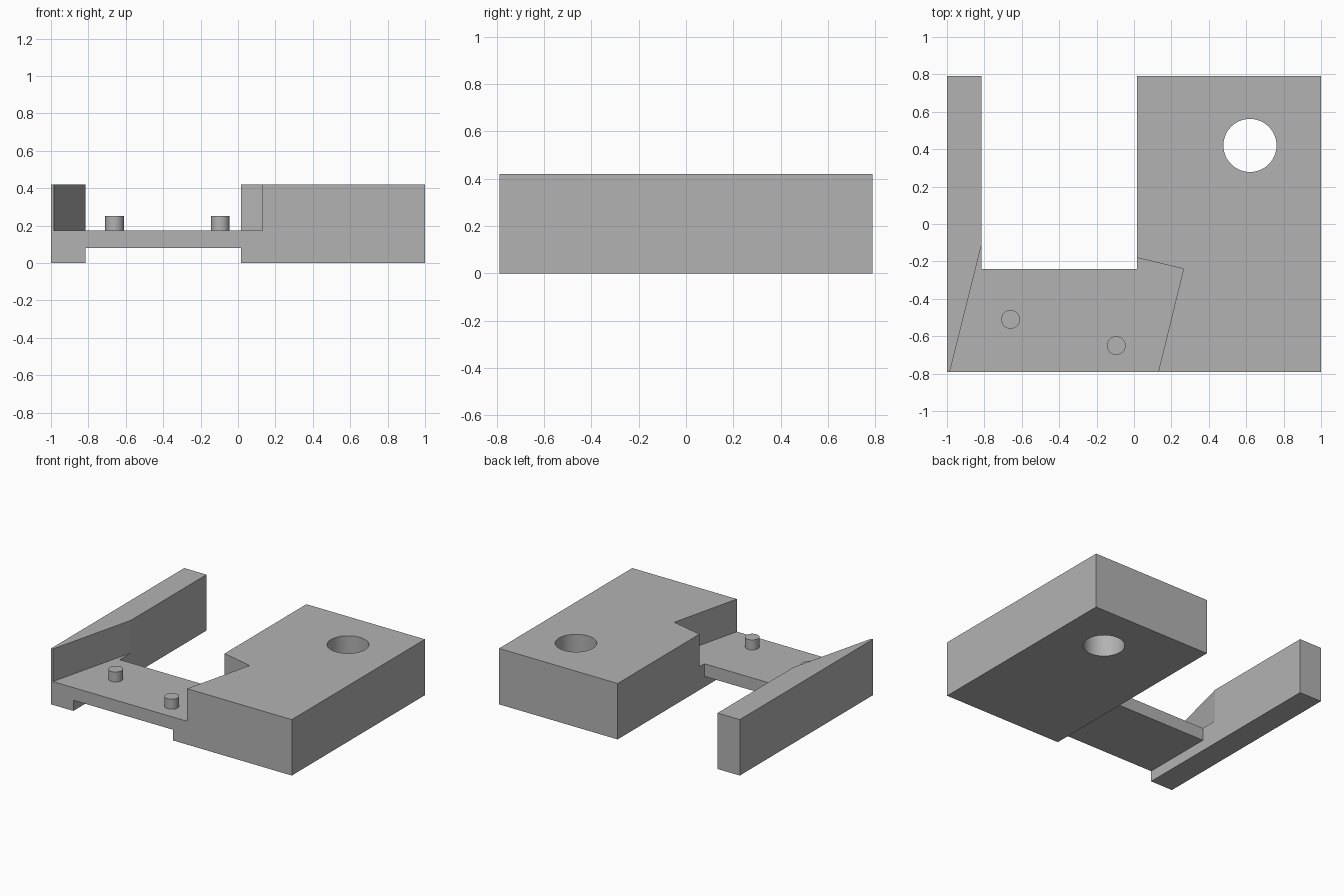
import bpy
import bmesh
import math

cube = bpy.data.objects.get("Cube")
if cube:
    bpy.data.objects.remove(cube, do_unlink=True)

# Single plain grey
grey = bpy.data.materials.new("plain_grey")
grey.use_nodes = True
colour = (0.45, 0.45, 0.45, 1)
grey.diffuse_color = colour
grey.node_tree.nodes["Principled BSDF"].inputs["Base Color"].default_value = colour

HALF_Y, TOP = 0.79, 0.42
WALL_X, BLOCK_X = -0.815, 0.015      # inner faces of thin wall and block
BRIDGE_BACK, BRIDGE_LOW, FLOOR = -0.24, 0.08, 0.175


def prism(name, outline, z0, z1):
    """Extrude an anticlockwise outline from z0 to z1."""
    bm = bmesh.new()
    base = bm.faces.new([bm.verts.new((x, y, z0)) for x, y in outline])
    top = bmesh.ops.extrude_face_region(bm, geom=[base], use_keep_orig=True)
    verts = [g for g in top["geom"] if isinstance(g, bmesh.types.BMVert)]
    bmesh.ops.translate(bm, verts=verts, vec=(0, 0, z1 - z0))
    bmesh.ops.recalc_face_normals(bm, faces=bm.faces)
    mesh = bpy.data.meshes.new(name)
    bm.to_mesh(mesh)
    bm.free()
    mesh.materials.append(grey)
    obj = bpy.data.objects.new(name, mesh)
    bpy.context.collection.objects.link(obj)
    return obj


def circle(x, y, r, n=48):
    return [(x + r * math.cos(math.tau * i / n), y + r * math.sin(math.tau * i / n))
            for i in range(n)]


def activate(obj):
    bpy.ops.object.select_all(action='DESELECT')
    obj.select_set(True)
    bpy.context.view_layer.objects.active = obj


def cut(obj, cutter):
    cutter.hide_render = True
    mod = obj.modifiers.new("cut", 'BOOLEAN')
    mod.operation, mod.solver, mod.object = 'DIFFERENCE', 'EXACT', cutter
    activate(obj)
    bpy.ops.object.modifier_apply(modifier=mod.name)
    bpy.data.objects.remove(cutter, do_unlink=True)


# U-shaped body: thin wall, bridge and thick block
body = prism("body", [(-1, -HALF_Y), (1, -HALF_Y), (1, HALF_Y), (BLOCK_X, HALF_Y),
                      (BLOCK_X, BRIDGE_BACK), (WALL_X, BRIDGE_BACK),
                      (WALL_X, HALF_Y), (-1, HALF_Y)], 0, TOP)

# Channel under the bridge
cut(body, prism("channel_cutter", [(WALL_X, -1), (BLOCK_X, -1), (BLOCK_X, 0),
                                   (WALL_X, 0)], -0.1, BRIDGE_LOW))

# Slanted rectangular pocket over the bridge
cut(body, prism("pocket_cutter", [(-1.0, -0.85), (0.115, -0.85), (0.265, -0.24),
                                  (-0.785, 0.01)], FLOOR, 0.6))

# Round through hole in the block
cut(body, prism("hole_cutter", circle(0.62, 0.42, 0.142), -0.1, 0.6))

# Locating pins on the pocket floor
pins = [prism(name, circle(x, y, 0.05, 32), FLOOR, 0.25)
        for name, x, y in (("right_pin", -0.66, -0.51), ("left_pin", -0.095, -0.65))]

for obj in [body] + pins:
    activate(obj)
    bpy.ops.object.shade_smooth_by_angle(angle=math.radians(12))
